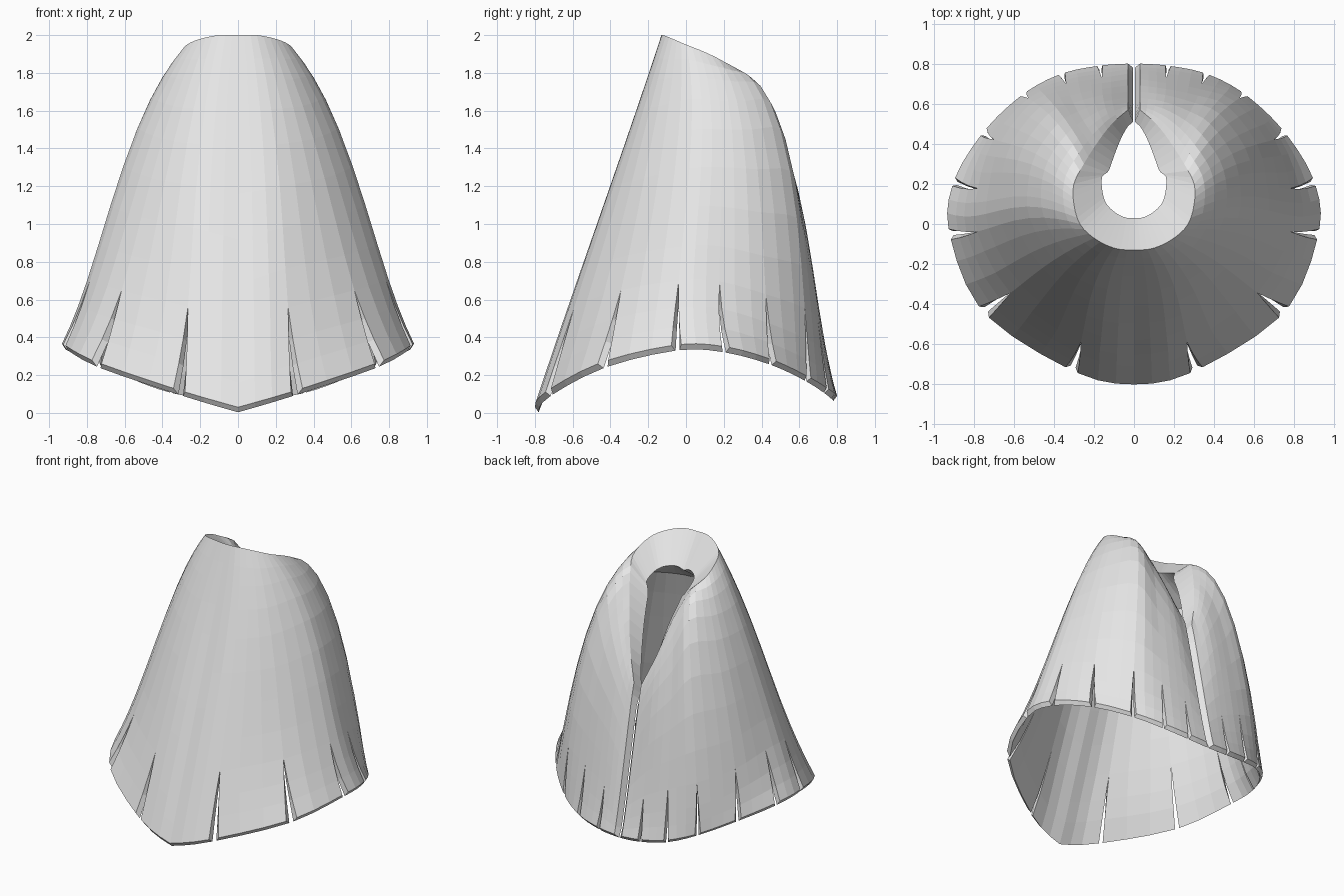
import bpy
import bmesh
from mathutils import Vector

cube = bpy.data.objects.get("Cube")
if cube:
    bpy.data.objects.remove(cube, do_unlink=True)

# Half outline rings, front centre to back seam, one point per hem slit
NECK = [(0, -.13, 2), (.1, -.12, 2), (.2, -.07, 1.98), (.27, 0, 1.95), (.3, .1, 1.91),
        (.3, .2, 1.86), (.25, .3, 1.79), (.18, .41, 1.6), (.11, .5, 1.35), (.03, .57, 1.13)]
CHEST = [(0, -.33, 1.4), (.2, -.31, 1.42), (.4, -.18, 1.45), (.52, .03, 1.5), (.53, .19, 1.5),
         (.49, .35, 1.5), (.38, .5, 1.5), (.28, .56, 1.3), (.15, .61, 1.1), (.03, .63, .87)]
WAIST = [(0, -.57, .7), (.25, -.52, .78), (.56, -.3, .85), (.72, -.02, .9), (.72, .18, .9),
         (.66, .41, .85), (.5, .61, .8), (.33, .67, .7), (.16, .7, .58), (.03, .72, .43)]
HEM = [(0, -.8, .03), (.31, -.73, .12), (.75, -.44, .27), (.92, -.05, .36), (.9, .21, .35),
       (.75, .46, .28), (.55, .65, .19), (.36, .75, .13), (.17, .79, .1), (.03, .8, .09)]
RINGS = [NECK, CHEST, WAIST, HEM]
LEVELS = [0, .3, .65, 1]
ROWS = [0, .06, .12, .2, .3, .42, .54, .66, .77, .86, .93, 1]
SLIT_TOP = .77
SLIT_HALF = .08
THICKNESS = .035
COLLAR = .2
LAST = len(HEM) - 1
COLUMNS = 3
STEP = .01


def ring_key(ring, i):
    """Ring point, mirrored past the front and extended past the seam."""
    if i < 0:
        x, y, z = ring[1]
        return Vector((-x, y, 2 * ring[0][2] - z))
    if i > LAST:
        return 2 * Vector(ring[LAST]) - Vector(ring[LAST - 1])
    return Vector(ring[i])


def around(ring, u):
    """Smooth curve through the ring points."""
    i = min(int(u), LAST - 1)
    t = u - i
    a, b, c, d = (ring_key(ring, i + k) for k in (-1, 0, 1, 2))
    return b + .5 * t * (c - a + t * (2 * a - 5 * b + 4 * c - d + t * (3 * (b - c) + d - a)))


def outer(u, v):
    """Point on the outside, from neck (v = 0) to hem (v = 1)."""
    point = Vector((0, 0, 0))
    for i, ring in enumerate(RINGS):
        weight = 1
        for j, level in enumerate(LEVELS):
            if j != i:
                weight *= (v - level) / (LEVELS[i] - level)
        point += weight * around(ring, u)
    return point


def inset(u, v, depth):
    """Point below the outside, measured square to it."""
    mid = min(max(u, STEP), LAST - STEP)
    across = outer(mid + STEP, v) - outer(mid - STEP, v)
    down = outer(mid, v + STEP) - outer(mid, v - STEP)
    return outer(u, v) + across.cross(down).normalized() * depth


def inner_lip(u):
    """Inside edge of the thick collar."""
    p = outer(u, 0)
    if p.y < .2:
        shift = .37 * (.3 - p.y)
    else:
        shift = max(-.06, .037 - .8 * (p.y - .2))
    return Vector((p.x * .53, p.y + shift, p.z - .06 - .17 * (1 - u / LAST)))


def lining(u, v):
    """Inside point: slit and hem edges reach past the outside to form a bevel."""
    slit = round(u)
    if v > SLIT_TOP and 0 < slit < LAST and abs(u - slit) < SLIT_HALF * 1.1:
        u = slit + .4 * (u - slit)
    if v < COLLAR:
        p = inner_lip(u).lerp(inset(u, COLLAR, THICKNESS), v / COLLAR)
    elif v > .99:
        p = inset(u, v, THICKNESS * .6)
        p.z -= .02
    else:
        p = inset(u, v, THICKNESS)
    if u > LAST - STEP:
        p.x = .004
    elif u < STEP:
        p.x = 0
    else:
        p.x = max(p.x, .004)
    return p


# Outer and inner sheets: panels joined above the slits and tapered apart below
bm = bmesh.new()
sheets = {outer: [], lining: []}
for sheet, faces in sheets.items():
    for side in (1, -1):
        for k in range(LAST):
            grid = []
            for v in ROWS:
                gap = SLIT_HALF * max(0, v - SLIT_TOP) / (1 - SLIT_TOP)
                start = k + (gap if k > 0 else 0)
                end = k + 1 - (gap if k < LAST - 1 else 0)
                row = []
                for c in range(COLUMNS + 1):
                    p = sheet(start + (end - start) * c / COLUMNS, v)
                    row.append(bm.verts.new((p.x * side, p.y, p.z)))
                grid.append(row)
            for top, low in zip(grid, grid[1:]):
                for c in range(COLUMNS):
                    faces.append(bm.faces.new((top[c], low[c], low[c + 1], top[c + 1])))

# Edge strips around neck, seam, slits and hem join matching open edges
for skin, back in zip(*sheets.values()):
    for a, b in zip(skin.loops, back.loops):
        if a.edge.is_boundary:
            ends = (a.vert, a.link_loop_next.vert, b.link_loop_next.vert, b.vert)
            middle = sum((v.co for v in ends), Vector()) / 4
            bm.faces.new(ends).tag = True
# Panel joints close up; strips hidden inside the joints are removed
strips = [f for f in bm.faces if f.tag]
places = {}
for f in strips:
    c = f.calc_center_median()
    places.setdefault(tuple(round(n, 3) for n in c), []).append(f)
hidden = [f for group in places.values() if len(group) > 1 for f in group]
bmesh.ops.delete(bm, geom=hidden, context="FACES_ONLY")
bmesh.ops.remove_doubles(bm, verts=bm.verts[:], dist=.0005)
bmesh.ops.recalc_face_normals(bm, faces=bm.faces[:])

mesh = bpy.data.meshes.new("cape")
bm.to_mesh(mesh)
bm.free()
cape = bpy.data.objects.new("cape", mesh)
bpy.context.scene.collection.objects.link(cape)

# Plain pale cloth
cloth = bpy.data.materials.new("pale_grey_cloth")
cloth.use_nodes = True
colour = (.8, .8, .8, 1)
cloth.diffuse_color = colour
cloth.node_tree.nodes["Principled BSDF"].inputs["Base Color"].default_value = colour
mesh.materials.append(cloth)
